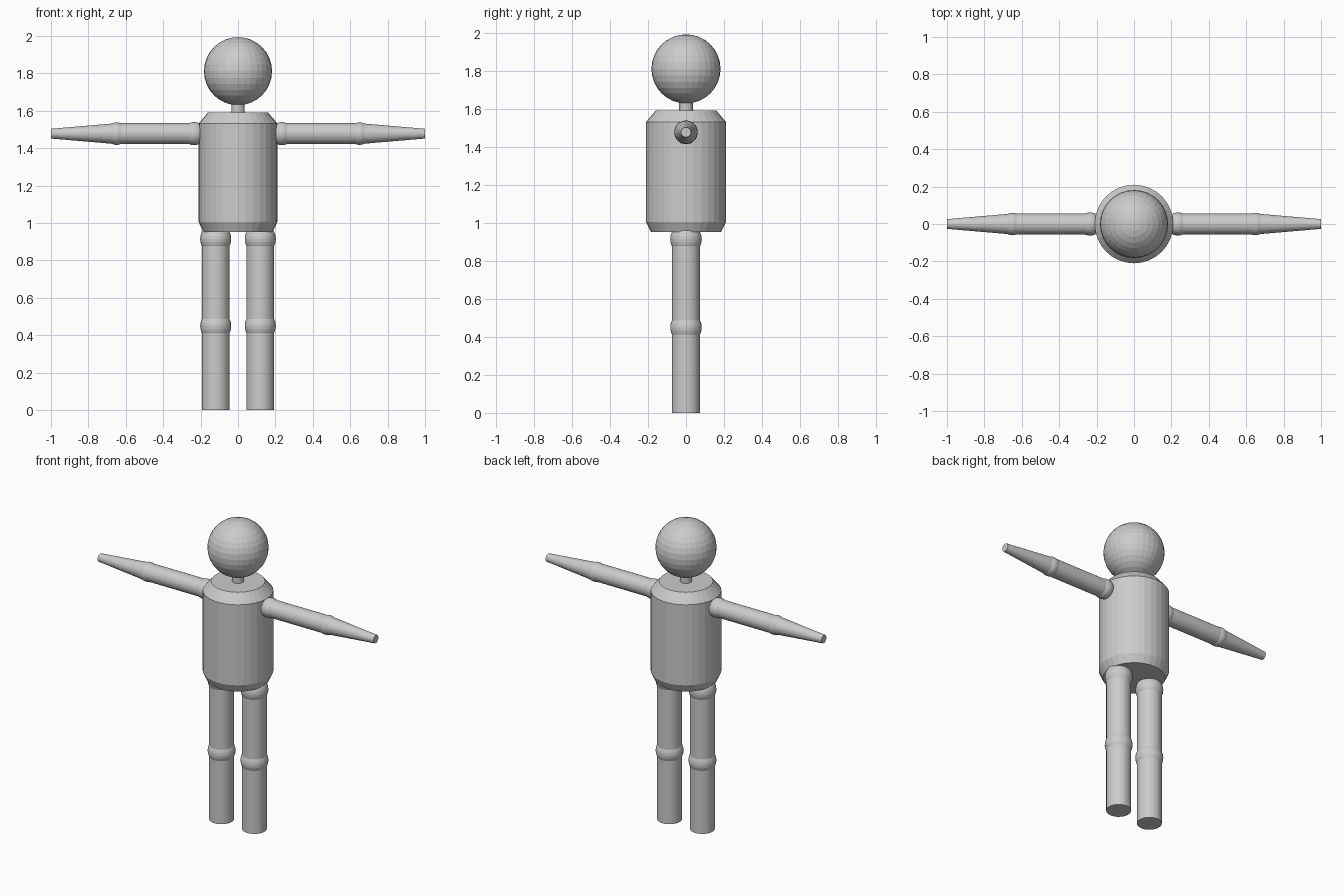
import bpy
import math
from mathutils import Matrix

if "Cube" in bpy.data.objects:
    bpy.data.objects.remove(bpy.data.objects["Cube"])

grey = bpy.data.materials.new("light_grey")
grey.diffuse_color = (0.6, 0.6, 0.6, 1)
grey.use_nodes = True
grey.node_tree.nodes["Principled BSDF"].inputs["Base Color"].default_value = grey.diffuse_color


def finish(name):
    ob = bpy.context.object
    ob.name = name
    ob.data.materials.append(grey)
    return ob


def ball(name, loc, r, axis_x=False):
    rot = (0, math.pi / 2, 0) if axis_x else (0, 0, 0)
    bpy.ops.mesh.primitive_uv_sphere_add(segments=32, ring_count=16, radius=r,
                                         location=loc, rotation=rot)
    return finish(name)


def tube(name, loc, length, r1, r2, rot_y=0.0):
    # r1 at the lower (local -z) end, r2 at the upper end
    bpy.ops.mesh.primitive_cone_add(vertices=32, radius1=r1, radius2=r2, depth=length,
                                    location=loc, rotation=(0, rot_y, 0))
    return finish(name)


def torso(name, profile, n=32):
    # stacked rings with flat caps
    verts = [(r * math.sin(2 * math.pi * i / n), r * math.cos(2 * math.pi * i / n), z)
             for r, z in profile for i in range(n)]
    faces = [(k * n + i, (k + 1) * n + i, (k + 1) * n + (i + 1) % n, k * n + (i + 1) % n)
             for k in range(len(profile) - 1) for i in range(n)]
    faces += [tuple(range(n)), tuple(reversed(range(len(verts) - n, len(verts))))]
    me = bpy.data.meshes.new(name)
    me.from_pydata(verts, [], faces)
    me.materials.append(grey)
    bpy.context.collection.objects.link(bpy.data.objects.new(name, me))


# head, neck and chamfered body
ball("head", (0, 0, 1.812), 0.182)
tube("neck", (0, 0, 1.61), 0.10, 0.036, 0.036)
torso("torso", [(0.185, 0.953), (0.21, 1.005), (0.21, 1.533), (0.16, 1.592)])

for side, s in (("left", 1), ("right", -1)):
    # arm: shoulder, upper arm, elbow, tapered forearm
    turn = s * math.pi / 2
    ball(side + "_shoulder", (s * 0.235, 0, 1.478), 0.062, True)
    tube(side + "_upper_arm", (s * 0.4425, 0, 1.478), 0.415, 0.056, 0.056, turn)
    ball(side + "_elbow", (s * 0.65, 0, 1.478), 0.06, True)
    tube(side + "_forearm", (s * 0.825, 0, 1.478), 0.35, 0.056, 0.026, turn)
    # leg: hip, thigh, knee, shin
    x = s * 0.119
    ball(side + "_hip", (x, 0, 0.915), 0.083)
    tube(side + "_thigh", (x, 0, 0.68), 0.46, 0.074, 0.074)
    ball(side + "_knee", (x, 0, 0.45), 0.083)
    tube(side + "_shin", (x, 0, 0.225), 0.45, 0.074, 0.074)
